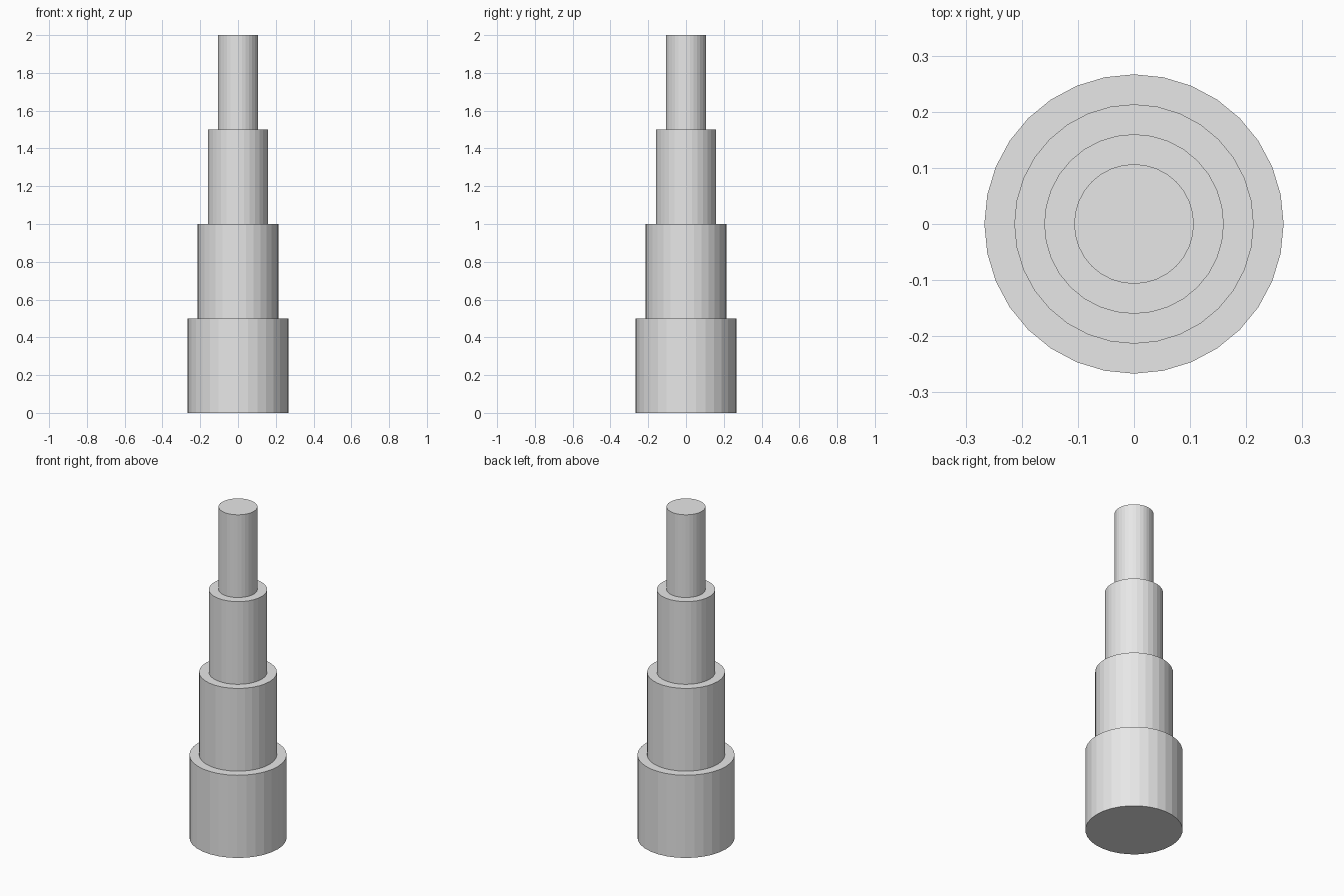
import bpy

if "Cube" in bpy.data.objects:
    bpy.data.objects.remove(bpy.data.objects["Cube"])

# Plain light grey for the whole model
grey = bpy.data.materials.new("light_grey")
grey.diffuse_color = (0.8, 0.8, 0.8, 1.0)
grey.use_nodes = True
grey.node_tree.nodes["Principled BSDF"].inputs["Base Color"].default_value = grey.diffuse_color

SECTION_HEIGHT = 0.5


def add_section(name, radius, level):
    """One flat-sided 32-gon cylinder resting on the section below."""
    bpy.ops.mesh.primitive_cylinder_add(
        vertices=32, radius=radius, depth=SECTION_HEIGHT,
        location=(0, 0, (level + 0.5) * SECTION_HEIGHT))
    section = bpy.context.object
    section.name = name
    section.data.materials.append(grey)


# Four stacked sections, each narrower by the same step
names = ["base_section", "lower_section", "upper_section", "top_section"]
for level, name in enumerate(names):
    add_section(name, 0.8 / 3 * (1 - 0.2 * level), level)
